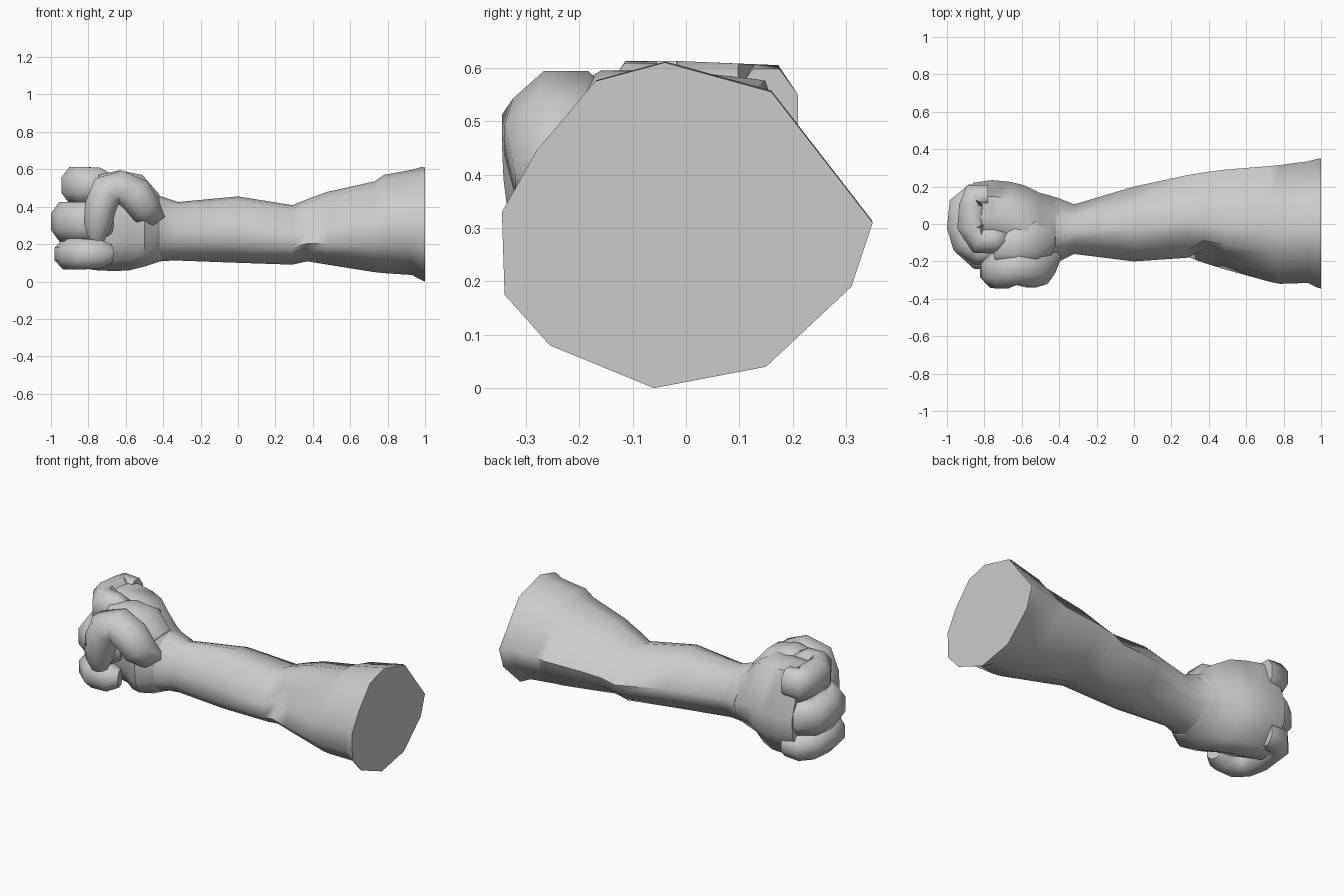
import bpy, bmesh, math
from mathutils import Vector

cube = bpy.data.objects.get("Cube")
if cube:
    bpy.data.objects.remove(cube, do_unlink=True)

# One plain grey for everything
grey = bpy.data.materials.new("plain_grey")
grey.use_nodes = True
grey.diffuse_color = (0.6, 0.6, 0.6, 1)
grey.node_tree.nodes["Principled BSDF"].inputs["Base Color"].default_value = (0.6, 0.6, 0.6, 1)


def loft(name, rings, angle=60):
    """Skin a list of equal-sized point rings and cap both ends."""
    bm = bmesh.new()
    loops = [[bm.verts.new(p) for p in ring] for ring in rings]
    n = len(loops[0])
    for a, b in zip(loops, loops[1:]):
        for i in range(n):
            j = (i + 1) % n
            bm.faces.new((a[i], a[j], b[j], b[i]))
    bm.faces.new(loops[0])
    bm.faces.new(loops[-1])
    bmesh.ops.recalc_face_normals(bm, faces=bm.faces)
    mesh = bpy.data.meshes.new(name)
    bm.to_mesh(mesh)
    bm.free()
    mesh.materials.append(grey)
    obj = bpy.data.objects.new(name, mesh)
    bpy.context.collection.objects.link(obj)
    bpy.ops.object.select_all(action='DESELECT')
    obj.select_set(True)
    bpy.context.view_layer.objects.active = obj
    bpy.ops.object.shade_smooth_by_angle(angle=math.radians(angle))
    return obj


def tube(name, path, up, sides=8):
    """Bent limb; each path entry is x, y, z, radius in the bend, radius along up."""
    pts = [Vector(p[:3]) for p in path]
    up = Vector(up)
    rings = []
    for k, p in enumerate(path):
        t = pts[min(k + 1, len(pts) - 1)] - pts[max(k - 1, 0)]
        side = t.cross(up).normalized()
        ring = []
        for i in range(sides):
            a = math.tau * (i + 0.5) / sides
            k2 = 1 / math.cos(math.pi / sides)
            ring.append(pts[k] + side * p[3] * k2 * math.cos(a) + up * p[4] * k2 * math.sin(a))
        rings.append(ring)
    return loft(name, rings)


# Arm cross-section (y, z), scaled to the bounds of every section
SECTION = [(-.06, 0), (.15, .04), (.31, .19), (.35, .31), (.16, .555), (-.04, .61),
           (-.17, .575), (-.28, .445), (-.345, .33), (-.34, .175), (-.255, .08)]


def section(x, y0, y1, z0, z1, dent=0.0, square=0.0):
    ring = []
    for y, z in SECTION:
        u, v = (y - 0.0025) / 0.3475, z / 0.305 - 1
        f = 1 + square * (1 / (abs(u) ** 3 + abs(v) ** 3) ** (1 / 3) - 1)
        u, v = u * f, v * f
        push = dent if u < -0.7 and v > -0.2 else 0
        ring.append((x, (y0 + y1) / 2 + u * (y1 - y0) / 2 + push, (z0 + z1) / 2 + v * (z1 - z0) / 2))
    return ring


# Upper arm and forearm, with a crease inside the elbow
loft("arm", [section(*s) for s in [
    (1.0, -.345, .35, 0, .61),
    (.98, -.34, .348, .008, .612),
    (.93, -.315, .335, .035, .597),
    (.78, -.32, .315, .045, .57),
    (.73, -.31, .31, .05, .535),
    (.48, -.245, .29, .09, .48, .05),
    (.37, -.21, .275, .108, .44, .075),
    (.29, -.18, .262, .09, .408),
    (0, -.2, .2, .1, .455),
    (-.32, -.16, .105, .112, .425),
    (-.42, -.21, .145, .11, .458)]])

# Palm and back of the hand
loft("hand", [section(*s) for s in [
    (-.40, -.19, .135, .112, .447, 0, 0),
    (-.44, -.22, .15, .10, .47, 0, .2),
    (-.50, -.27, .165, .08, .54, 0, .5),
    (-.58, -.22, .205, .06, .575, 0, .8),
    (-.66, -.15, .225, .055, .58, 0, .9),
    (-.76, -.13, .235, .06, .59, 0, 1),
    (-.86, -.10, .22, .075, .59, 0, 1)]])

# Three curled fingers: name, height, knuckle reach, front depth, half height
for name, z, reach, front, h in [("upper_finger", .515, -.945, -.16, .098),
                                 ("middle_finger", .32, -1.0, -.22, .105),
                                 ("lower_finger", .147, -.98, -.245, .082)]:
    r = .075
    tube(name, [
        (-.78, .15, z, .06, h * .85),
        (-.86, .15, z, .065, h * .92),
        (reach + r + .01, .10, z, r, h * .95),
        (reach + r, -.02, z, r, h),
        (reach + r + .02, front + r + .05, z, r, h),
        (-.83, front + r, z, r, h),
        (-.74, front + r, z, r, h * .95),
        (-.68, front + r + .02, z, r * .6, h * .6)], (0, 0, 1))

# Thumb arching over the front of the fingers
tube("thumb", [
    (-.44, -.16, .31, .06, .07),
    (-.49, -.22, .38, .085, .10),
    (-.55, -.235, .465, .095, .105),
    (-.63, -.225, .505, .09, .10),
    (-.70, -.245, .485, .092, .10),
    (-.735, -.25, .40, .085, .092),
    (-.75, -.25, .30, .075, .08),
    (-.755, -.24, .22, .04, .045)], (0, 1, 0))

# Web between thumb and palm
tube("thumb_web", [
    (-.46, -.08, .42, .06, .09),
    (-.55, -.10, .50, .08, .13),
    (-.64, -.11, .52, .075, .12),
    (-.74, -.13, .51, .06, .08)], (0, 1, 0))
